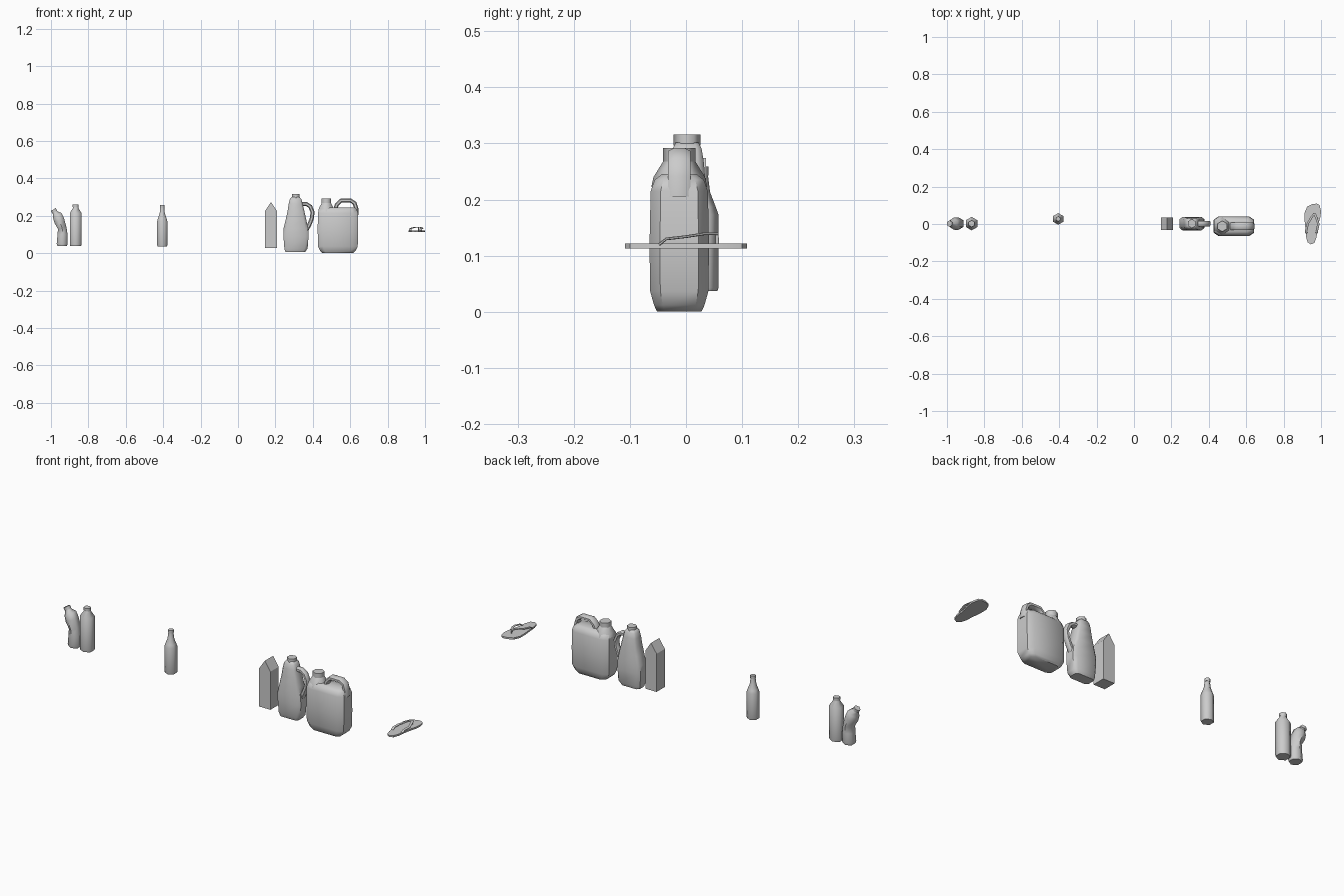
import bpy, math
from mathutils import Vector

if "Cube" in bpy.data.objects:
    bpy.data.objects.remove(bpy.data.objects["Cube"])

HEX = [(math.sin(i * math.pi / 3) * -1, math.cos(i * math.pi / 3)) for i in range(6)]
BOX = [(1, -.65), (1, .65), (.75, 1), (-.75, 1), (-1, .65), (-1, -.65), (-.75, -1), (.75, -1)]


def make(name, verts, faces, angle):
    me = bpy.data.meshes.new(name)
    me.from_pydata(verts, [], faces)
    ob = bpy.data.objects.new(name, me)
    bpy.context.collection.objects.link(ob)
    bpy.context.view_layer.objects.active = ob
    ob.select_set(True)
    bpy.ops.object.mode_set(mode='EDIT')
    bpy.ops.mesh.select_all(action='SELECT')
    bpy.ops.mesh.normals_make_consistent(inside=False)
    bpy.ops.object.mode_set(mode='OBJECT')
    if angle:
        bpy.ops.object.shade_smooth_by_angle(angle=math.radians(angle))
    ob.select_set(False)
    return ob


def skin(name, rings, angle):
    """Join equal rings of points with quads and close both ends."""
    n = len(rings[0])
    verts = [p for r in rings for p in r]
    faces = [(k * n + i, k * n + (i + 1) % n, (k + 1) * n + (i + 1) % n, (k + 1) * n + i)
             for k in range(len(rings) - 1) for i in range(n)]
    faces += [tuple(range(n)), tuple(range(len(verts) - n, len(verts)))]
    return make(name, verts, faces, angle)


def loft(name, shape, y, sections, angle=62):
    """Sections are (centre x, z, half width, half depth, lean in degrees)."""
    rings = []
    for cx, z, rx, ry, *lean in sections:
        a = math.radians(lean[0]) if lean else 0
        rings.append([(cx + u * rx * math.cos(a), y + v * ry, z + u * rx * math.sin(a))
                      for u, v in shape])
    return skin(name, rings, angle)


def turned(name, x, y, profile):
    return loft(name, HEX, y, [(x, z, r, r) for r, z in profile])


def sweep(name, path, side, w, t, angle=50):
    """Flat bar of width w (along side) and thickness t along a path."""
    pts = [Vector(p) for p in path]
    side = Vector(side).normalized()
    rings = []
    for i, p in enumerate(pts):
        tan = (pts[min(i + 1, len(pts) - 1)] - pts[max(i - 1, 0)]).normalized()
        nor = tan.cross(side).normalized()
        rings.append([p + side * (a * w / 2) + nor * (b * t / 2)
                      for a, b in ((1, .5), (.5, 1), (-.5, 1), (-1, .5),
                                   (-1, -.5), (-.5, -1), (.5, -1), (1, -.5))])
    return skin(name, rings, angle)


def handle(name, y, path, w, t):
    """Grip drawn in the x-z plane at depth y."""
    return sweep(name, [(x, y, z) for x, z in path], (0, 1, 0), w, t)


# Crumpled bottle, bent to the left
loft("crumpled_bottle", HEX, 0.002, [
    (-.940, .040, .030, .031), (-.940, .052, .034, .034), (-.938, .100, .031, .033),
    (-.940, .135, .027, .034, 12), (-.956, .175, .033, .034, 28),
    (-.966, .202, .030, .031, 30), (-.978, .218, .016, .016, 30), (-.981, .223, .016, .016, 30)])
loft("crumpled_bottle_cap", HEX, 0.002, [
    (-.980, .221, .0175, .017, 30), (-.987, .234, .0175, .017, 30)])

# Upright bottle
turned("plastic_bottle", -.868, 0.002,
       [(.034, .040), (.036, .05), (.036, .215), (.017, .242), (.017, .250)])
turned("plastic_bottle_cap", -.868, 0.002, [(.018, .247), (.018, .261)])

# Long-neck glass bottle
turned("glass_bottle", -.405, 0.027,
       [(.029, .037), (.031, .043), (.031, .173), (.026, .187), (.016, .213), (.012, .245)])
turned("glass_bottle_lip", -.405, 0.027, [(.0135, .243), (.0135, .259)])

# Gable-top carton
outline = [(.144, .028), (.209, .028), (.209, .226), (.1765, .274), (.144, .226)]
skin("carton", [[(x, y, z) for x, z in outline] for y in (-.032, .036)], 0)

# Handled jug
loft("jug", BOX, 0.002, [
    (.306, .007, .053, .028), (.310, .025, .062, .034), (.310, .090, .067, .036),
    (.309, .130, .066, .036), (.310, .180, .055, .035), (.310, .225, .045, .033),
    (.308, .265, .037, .030), (.308, .290, .031, .026), (.308, .302, .020, .020)], 50)
turned("jug_cap", .309, 0.002, [(.024, .296), (.024, .316)])
handle("jug_handle", .002, [(.330, .264), (.366, .264), (.386, .250), (.399, .220),
                            (.394, .185), (.380, .150), (.362, .118)], .030, .022)

# Large canister
loft("canister", BOX, -.012, [
    (.533, .001, .082, .040), (.534, .012, .094, .045), (.534, .037, .106, .052),
    (.534, .120, .108, .053), (.534, .215, .107, .051), (.534, .235, .101, .044),
    (.534, .246, .088, .030)], 50)
turned("canister_neck", .472, -.012, [(.050, .222), (.046, .240), (.030, .266), (.026, .274)])
turned("canister_cap", .472, -.012, [(.029, .267), (.029, .292)])
handle("canister_handle", -.012, [(.520, .235), (.528, .260), (.550, .281), (.604, .281),
                                  (.624, .267), (.632, .240), (.634, .205)], .040, .022)

# Flip-flop sole
sole = [(.955, .107), (.978, .109), (.993, .100), (1.0, .067), (.996, .035), (.986, 0),
        (.980, -.035), (.976, -.070), (.965, -.100), (.946, -.109), (.928, -.098),
        (.920, -.070), (.917, -.03), (.912, .020), (.912, .060), (.926, .093)]
skin("sandal_sole", [[(x, y, z) for x, y in sole] for z in (.113, .122)], 30)

# Flip-flop strap arms and toe post
for side, x_mid, x_end in (("left", .928, .921), ("right", .986, .978)):
    sweep("sandal_strap_" + side,
          [(.965, .058, .139), (.5 * (.965 + x_mid), .032, .139), (x_mid, 0, .134),
           (x_end, -.035, .130), (x_end, -.048, .120)], (1, 0, 0), .013, .005)
sweep("sandal_toe_post", [(.965, .056, .118), (.965, .055, .140)], (1, 0, 0), .006, .006)
